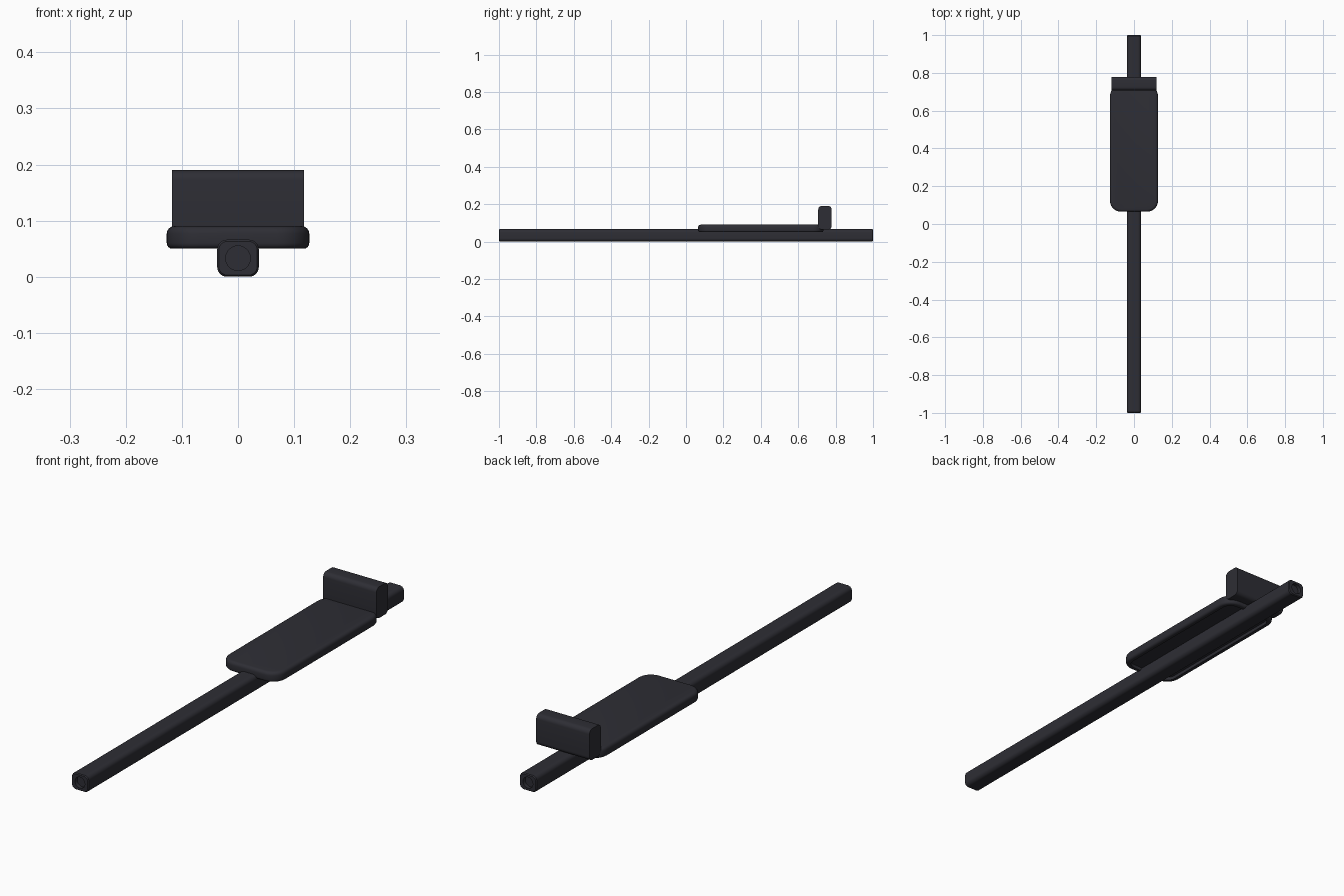
import bpy, bmesh, math

if "Cube" in bpy.data.objects:
    bpy.data.objects.remove(bpy.data.objects["Cube"])

dark = bpy.data.materials.new("charcoal black")
dark.diffuse_color = (0.027, 0.027, 0.035, 1)
dark.use_nodes = True
dark.node_tree.nodes["Principled BSDF"].inputs["Base Color"].default_value = dark.diffuse_color


def ring(hw, hh, r, steps=8):
    """Rounded rectangle outline; a circle when r equals both half sizes."""
    pts = []
    for q, (sx, sy) in enumerate([(1, 1), (-1, 1), (-1, -1), (1, -1)]):
        for i in range(steps):
            a = math.radians(90) * (q + i / (steps - 1))
            pts.append((sx * (hw - r) + r * math.cos(a),
                        sy * (hh - r) + r * math.sin(a)))
    return pts


def loft(name, rings):
    """Skin a list of equal-length 3D outlines and cap both ends."""
    bm = bmesh.new()
    loops = [[bm.verts.new(p) for p in pts] for pts in rings]
    n = len(loops[0])
    for a, b in zip(loops, loops[1:]):
        for i in range(n):
            bm.faces.new((a[i], a[(i + 1) % n], b[(i + 1) % n], b[i]))
    bm.faces.new(loops[0][::-1])
    bm.faces.new(loops[-1])
    bmesh.ops.remove_doubles(bm, verts=bm.verts, dist=1e-6)
    bmesh.ops.recalc_face_normals(bm, faces=bm.faces)
    me = bpy.data.meshes.new(name)
    bm.to_mesh(me)
    bm.free()
    me.materials.append(dark)
    ob = bpy.data.objects.new(name, me)
    bpy.context.collection.objects.link(ob)
    bpy.context.view_layer.objects.active = ob
    ob.select_set(True)
    bpy.ops.object.shade_smooth_by_angle(angle=math.radians(35))
    ob.select_set(False)
    return ob


# Long rounded-square rail with a small round socket in each end
def rail_ring(y, hw, hh, r):
    return [(x, y, 0.033 + z) for x, z in ring(hw, hh, r)]


end = [(0.985, 0.022, 0.022, 0.022), (1.0, 0.022, 0.022, 0.022),
       (1.0, 0.034, 0.030, 0.015), (0.996, 0.037, 0.033, 0.017)]
loft("rail", [rail_ring(-y, *s) for y, *s in end] +
     [rail_ring(y, *s) for y, *s in end[::-1]])


# Flat pad with rounded corners, soft edges and a shallow hollow underneath
def pad_ring(z, inset):
    return [(x, 0.40 + y, z) for x, y in
            ring(0.127 - inset, 0.335 - inset, 0.058 - inset)]


def soft_edge(z, r, a0, a1, steps=5):
    out = []
    for i in range(steps):
        a = math.radians(a0 + (a1 - a0) * i / (steps - 1))
        out.append(pad_ring(z + r * math.sin(a), r - r * math.cos(a)))
    return out


loft("pad", [pad_ring(0.062, 0.022), pad_ring(0.05, 0.020)] +
     soft_edge(0.06, 0.01, -90, 0) + soft_edge(0.077, 0.013, 0, 90))

# Upright stop block behind the pad, rounded along its length
loft("stop_block", [[(x, 0.743 + y, 0.1275 + z)
                     for y, z in ring(0.036, 0.0625, 0.018)]
                    for x in (-0.118, 0.118)])
